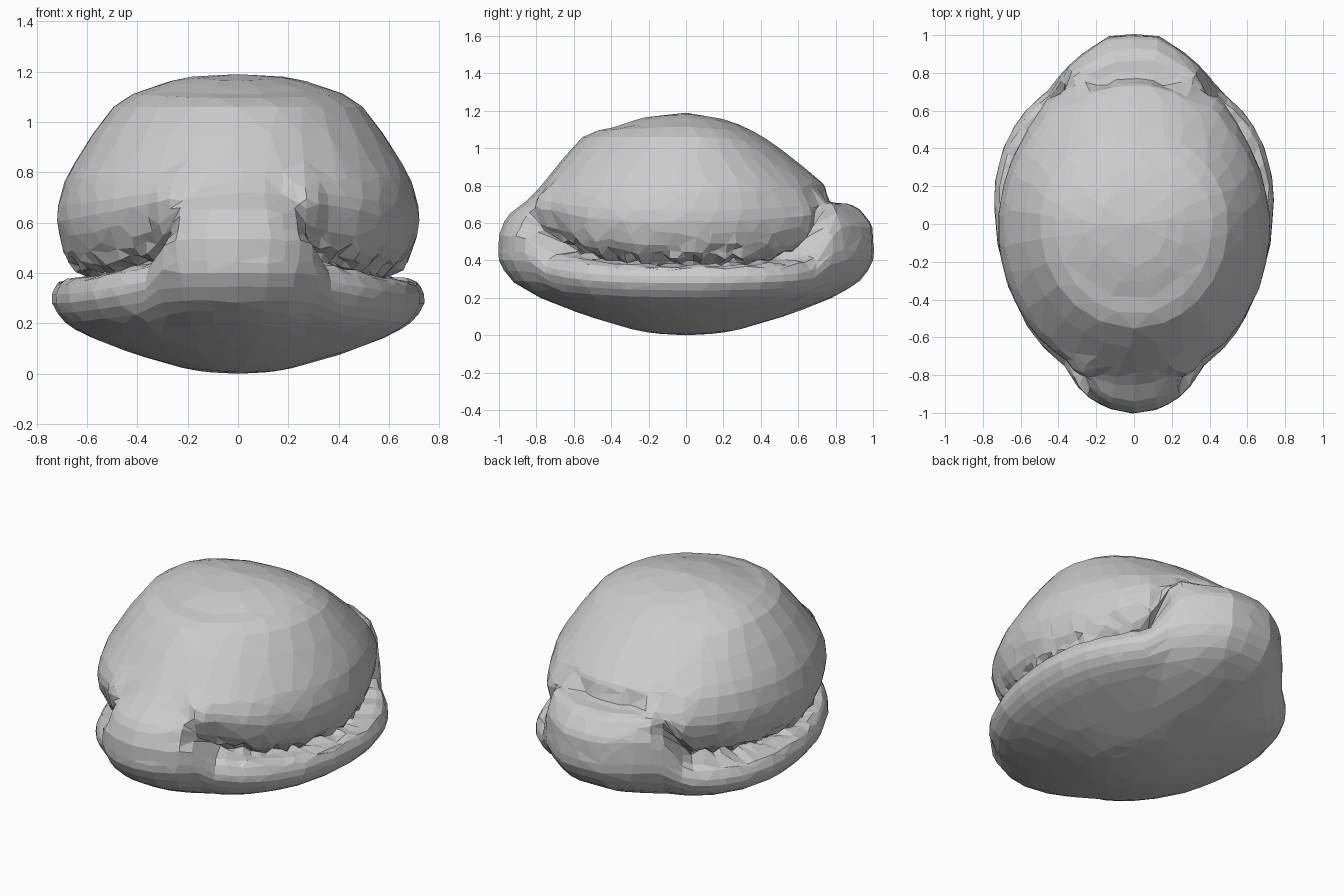
import bpy, bmesh, random
from math import sin, cos, pi, hypot, atan2
from mathutils import Vector

if "Cube" in bpy.data.objects:
    bpy.data.objects.remove(bpy.data.objects["Cube"])

random.seed(4)
SEG = 96

# Half outlines seen from above, front (-y) to back (+y)
LOWER = [(0, -1), (.15, -.97), (.26, -.9), (.325, -.82), (.37, -.75), (.5, -.63), (.62, -.43),
         (.7, -.2), (.73, 0), (.74, .15), (.72, .3), (.67, .45), (.59, .58), (.45, .71),
         (.36, .82), (.27, .9), (.13, .99), (0, 1)]
DOME = [(0, -1), (.15, -.97), (.25, -.89), (.3, -.8), (.36, -.72), (.5, -.61), (.62, -.43),
        (.7, -.2), (.72, 0), (.69, .2), (.59, .45), (.5, .6), (.42, .72), (.36, .82),
        (.27, .9), (.13, .99), (0, 1)]

# Bottom dish: radius fraction, fraction of the rim height
DISH = [(0, 0), (.14, .02), (.27, .07), (.4, .16), (.54, .27), (.68, .4), (.81, .54), (.93, .73)]
# Upper sections: radius fraction, height; row for row from the rim to the crown
SIDE = [(1, .28), (.98, .345), (.925, .372), (.79, .38), (.89, .42), (.96, .49), (1, .61),
        (.975, .72), (.91, .83), (.69, 1.06), (.47, 1.14), (.25, 1.18), (0, 1.19)]
FRONT = [(1, .4), (1, .47), (1, .53), (.985, .575), (.965, .62), (.93, .66), (.87, .705),
         (.81, .76), (.74, .84), (.55, 1.06), (.4, 1.11), (.22, 1.165), (0, 1.19)]
BACK = [(1, .4), (1, .5), (.995, .58), (.965, .63), (.92, .68), (.86, .705), (.77, .715),
        (.745, .79), (.7, .84), (.5, 1.0), (.36, 1.09), (.2, 1.155), (0, 1.19)]
LIFT = [.07, .08, .1, .12, .13, .12, .1, .05]      # groove rises towards its ends
FILL = [0, 0, 0, .01, .03, .06, .11, .06]          # back ledge fades out sideways


def radius(outline, a):
    polar = [(atan2(x, -y), hypot(x, y)) for x, y in outline]
    for (a0, r0), (a1, r1) in zip(polar, polar[1:]):
        if a <= a1:
            return r0 + (r1 - r0) * (a - a0) / (a1 - a0)
    return polar[-1][1]


def ellipse(rx, ry, a):
    return 1 / hypot(sin(a) / rx, cos(a) / ry) if rx else 0


def smooth(lo, hi, v):
    t = min(1, max(0, (v - lo) / (hi - lo)))
    return t * t * (3 - 2 * t)


def mix(p, q, t):
    return p + (q - p) * t


def section(a):
    """Points (radius, height) from bottom to crown at angle a from the front."""
    low, dome = radius(LOWER, a), radius(DOME, a)
    front = a < pi / 2
    end = FRONT if front else BACK
    wide = sin(a) ** 2
    upper = []
    for i, (s, e) in enumerate(zip(SIDE, end)):
        # Smooth elliptical crown
        crown = ellipse(.72 * s[0], e[0], a), mix(e[1], s[1], wide)
        if i > 7:
            upper.append(crown)
            continue
        # Lobes at front and back, groove and cheeks at the sides
        if front:
            lo = .33 - .018 * i
            w, lift = smooth(lo, lo + .16, a), LIFT[i]
            fe = e[0]
        else:
            w, lift = smooth(.4, .64, pi - a), LIFT[i] * .7
            fe = e[0] + FILL[i] * smooth(.2, .38, pi - a)
        r = (low if i < 3 else dome) * mix(fe, s[0], w)
        z = mix(e[1], s[1] + lift * cos(a) ** 4, w)
        if i == 7:
            r, z = (r + crown[0]) / 2, (z + crown[1]) / 2
        upper.append((r, z))
    pts = []
    for f, h in DISH:
        t = smooth(.5, 1.05, f)
        r = mix(ellipse(.74, 1, a), low, t) * f
        pts.append((r, h * mix(mix(.4, .28, wide), upper[0][1], t)))
    pts += upper
    # Round the section by inserting Catmull-Rom midpoints
    out = [pts[0]]
    for i in range(len(pts) - 1):
        p = [Vector(pts[min(max(k, 0), len(pts) - 1)]) for k in (i - 1, i, i + 1, i + 2)]
        if 0 < i < len(pts) - 2:
            out.append(tuple((9 * (p[1] + p[2]) - p[0] - p[3]) / 16))
        out.append(pts[i + 1])
    return out, smooth(.3, .5, min(a, pi - a))


# Shell body: sections swept around the vertical axis
bm = bmesh.new()
cols = []
top = bm.verts.new((0, 0, 1.19))
base = bm.verts.new((0, 0, 0))
for k in range(SEG):
    t = 2 * pi * k / SEG
    pts, w = section(t if t <= pi else 2 * pi - t)
    col = []
    for i, (r, z) in enumerate(pts[1:-1]):
        # Ragged faces only around the side groove
        g = w * max(0, 1 - abs(i - 21) / 5)
        r += random.uniform(-.025, .02) * g
        z += random.uniform(-.022, .022) * g
        col.append(bm.verts.new((r * sin(t), -r * cos(t), z)))
    cols.append(col)
for k in range(SEG):
    a, b = cols[k], cols[(k + 1) % SEG]
    bm.faces.new((base, b[0], a[0]))
    bm.faces.new((top, a[-1], b[-1]))
    for i in range(len(a) - 1):
        bm.faces.new((a[i], b[i], b[i + 1], a[i + 1]))
bmesh.ops.recalc_face_normals(bm, faces=bm.faces)
mesh = bpy.data.meshes.new("shell_body")
bm.to_mesh(mesh)
bm.free()
body = bpy.data.objects.new("shell_body", mesh)
bpy.context.collection.objects.link(body)

# Large flat facets on the dome and dish, fine ones in the groove
dec = body.modifiers.new("facets", 'DECIMATE')
dec.ratio = .3
